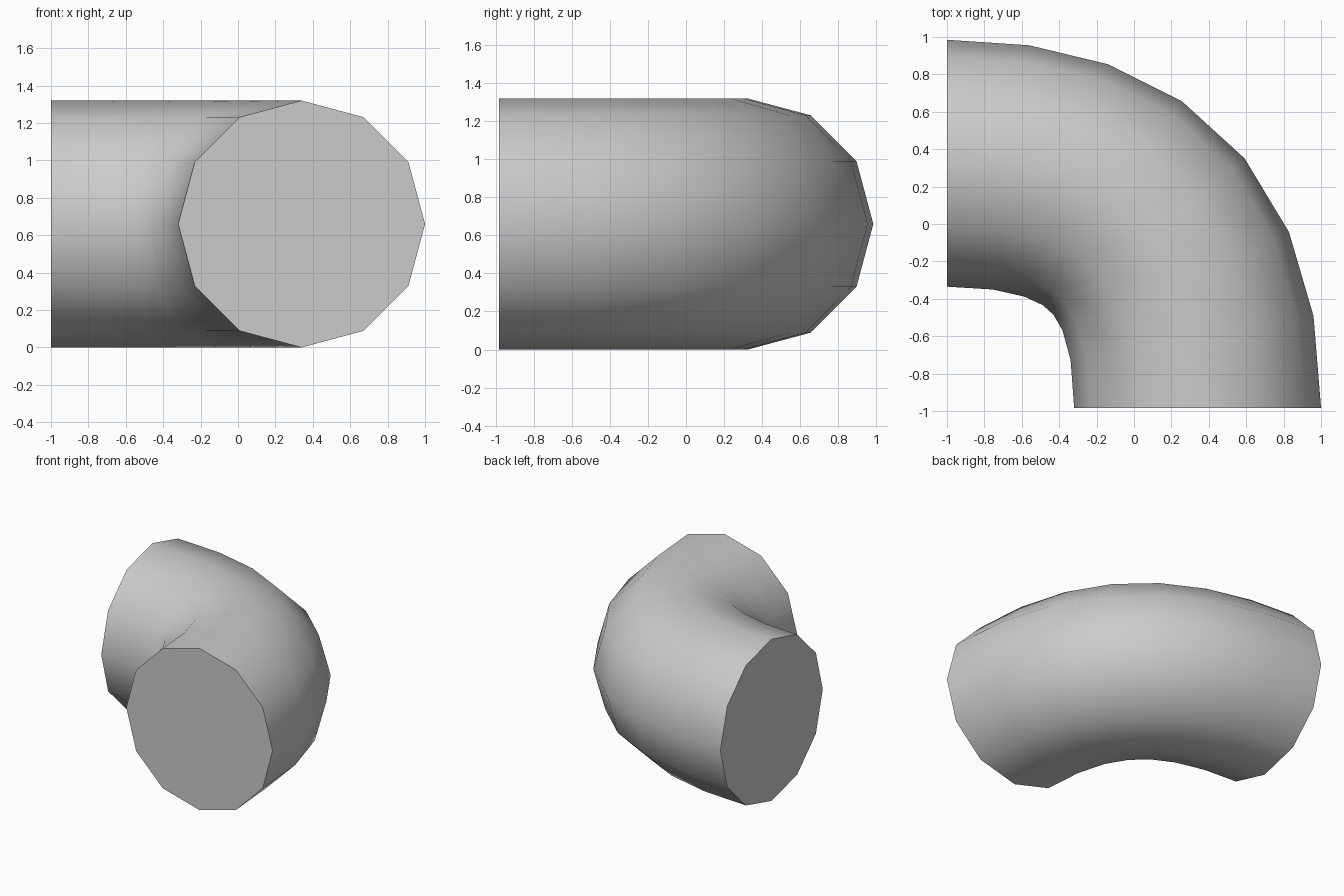
import bpy
import math

if "Cube" in bpy.data.objects:
    bpy.data.objects.remove(bpy.data.objects["Cube"])

R = 0.66  # pipe radius

# Centre path of the bend: one Bezier segment, 7 steps
curve = bpy.data.curves.new("pipe_elbow", 'CURVE')
curve.dimensions = '3D'
curve.resolution_u = 7
spline = curve.splines.new('BEZIER')
spline.bezier_points.add(1)
path = [((-1.0, 0.325), (-1.85, 0.325), (-0.15, 0.325)),
        ((0.34, -0.983), (0.34, -0.027), (0.34, -1.94))]
for point, (co, left, right) in zip(spline.bezier_points, path):
    point.handle_left_type = point.handle_right_type = 'FREE'
    point.co = (*co, R)
    point.handle_left = (*left, R)
    point.handle_right = (*right, R)

# Round 12-sided section with closed ends
curve.bevel_depth = R
curve.bevel_resolution = 4
curve.use_fill_caps = True

elbow = bpy.data.objects.new("pipe_elbow", curve)
bpy.context.collection.objects.link(elbow)
bpy.context.view_layer.objects.active = elbow
elbow.select_set(True)

# Mesh with smooth sides and sharp rims
bpy.ops.object.convert(target='MESH')
bpy.ops.object.shade_smooth_by_angle(angle=math.radians(50))
